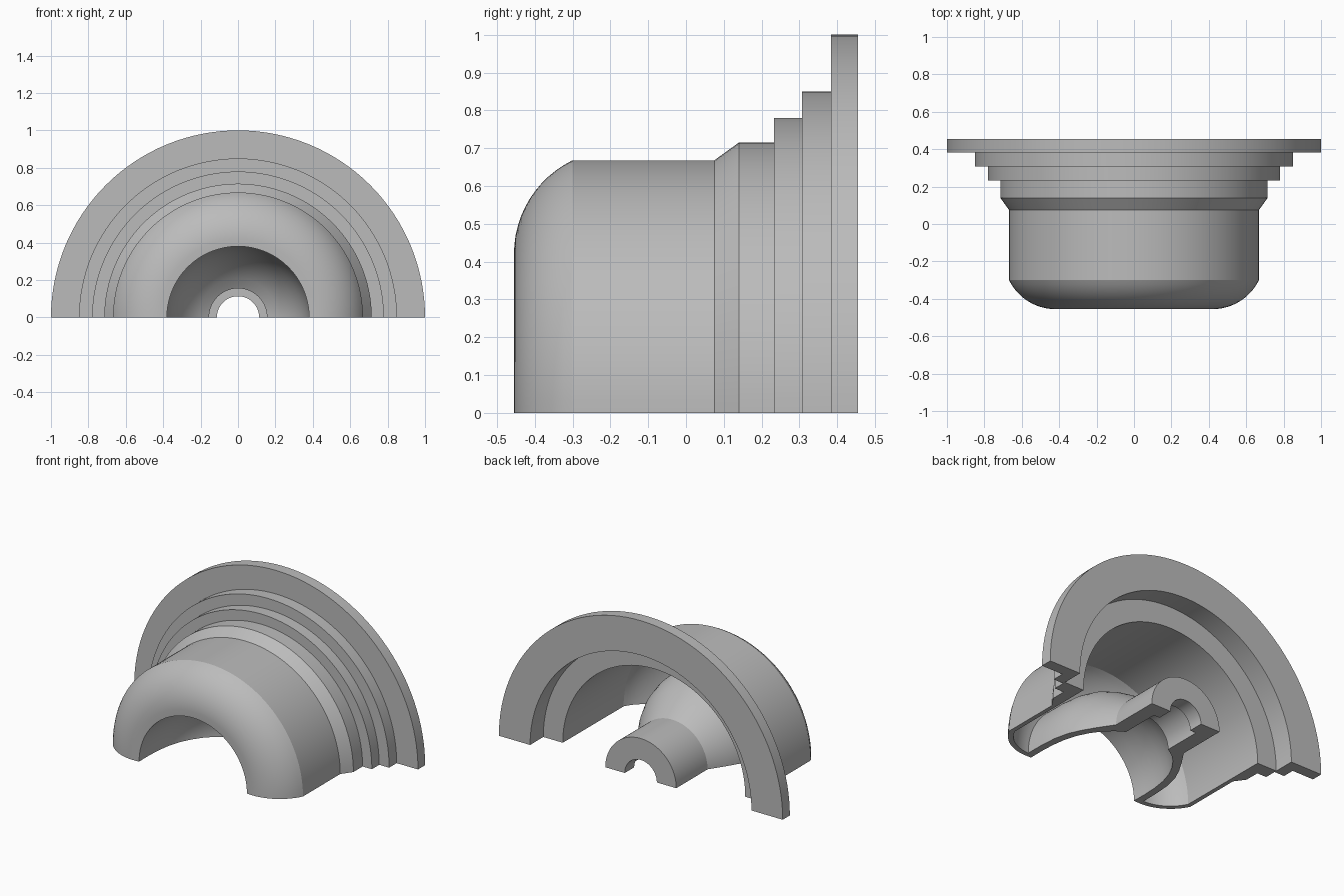
import bpy, bmesh, math

cube = bpy.data.objects.get("Cube")
if cube:
    bpy.data.objects.remove(cube)

# One plain grey material
grey = bpy.data.materials.new("plain grey")
grey.use_nodes = True
grey.diffuse_color = (0.5, 0.5, 0.5, 1)
grey.node_tree.nodes["Principled BSDF"].inputs["Base Color"].default_value = (0.5, 0.5, 0.5, 1)


def arc(cy, cr, radius, start, end, steps):
    """Points (y, r) on an arc; angle 0 points outwards, 90 to the front."""
    points = []
    for i in range(steps + 1):
        a = math.radians(start + (end - start) * i / steps)
        points.append((cy - radius * math.sin(a), cr + radius * math.cos(a)))
    return points


def half_revolve(name, profile, steps=64):
    """Turn a closed (y, r) profile half way round the y axis and cap both ends."""
    bm = bmesh.new()
    rings = []
    for i in range(steps + 1):
        a = math.pi * i / steps
        rings.append([bm.verts.new((r * math.cos(a), y, r * math.sin(a))) for y, r in profile])
    n = len(profile)
    for a, b in zip(rings, rings[1:]):
        for j in range(n):
            k = (j + 1) % n
            bm.faces.new((a[j], a[k], b[k], b[j]))
    bm.faces.new(rings[0])
    bm.faces.new(rings[-1][::-1])
    bmesh.ops.recalc_face_normals(bm, faces=bm.faces)
    mesh = bpy.data.meshes.new(name)
    bm.to_mesh(mesh)
    bm.free()
    mesh.materials.append(grey)
    obj = bpy.data.objects.new(name, mesh)
    bpy.context.collection.objects.link(obj)
    bpy.ops.object.select_all(action="DESELECT")
    obj.select_set(True)
    bpy.context.view_layer.objects.active = obj
    bpy.ops.object.shade_smooth_by_angle(angle=math.radians(22))
    return obj


# Stepped flange and chamfered collar on the outside
flange = [(0.455, 1.0), (0.383, 1.0), (0.383, 0.85), (0.307, 0.85), (0.307, 0.78),
          (0.233, 0.78), (0.233, 0.715), (0.14, 0.715), (0.075, 0.668)]

# Rounded front lip
front_lip = arc(-0.179, 0.42, 0.276, 26, 90, 12) + [(-0.453, 0.38)]

# Bowl narrowing from the lip to the hub
bowl_front = [(-0.36, 0.381), (-0.27, 0.377), (-0.18, 0.364), (-0.1, 0.34),
              (-0.03, 0.305), (0.03, 0.262), (0.08, 0.21), (0.115, 0.155)]

# Hub with a bore and a lip at its back end
hub = [(0.36, 0.155), (0.36, 0.113), (0.455, 0.113), (0.455, 0.25), (0.14, 0.25)]

# Cavity side of the bowl, inside of the lip and the recessed back rim
bowl_back = [(0.05, 0.31), (-0.03, 0.358), (-0.11, 0.395), (-0.2, 0.416),
             (-0.3, 0.424), (-0.424, 0.425)]
cavity = arc(-0.179, 0.42, 0.245, 84, 26, 10) + [(0.322, 0.643), (0.322, 0.78), (0.455, 0.78)]

half_revolve("half_wheel_shell", flange + front_lip + bowl_front + hub + bowl_back + cavity)
